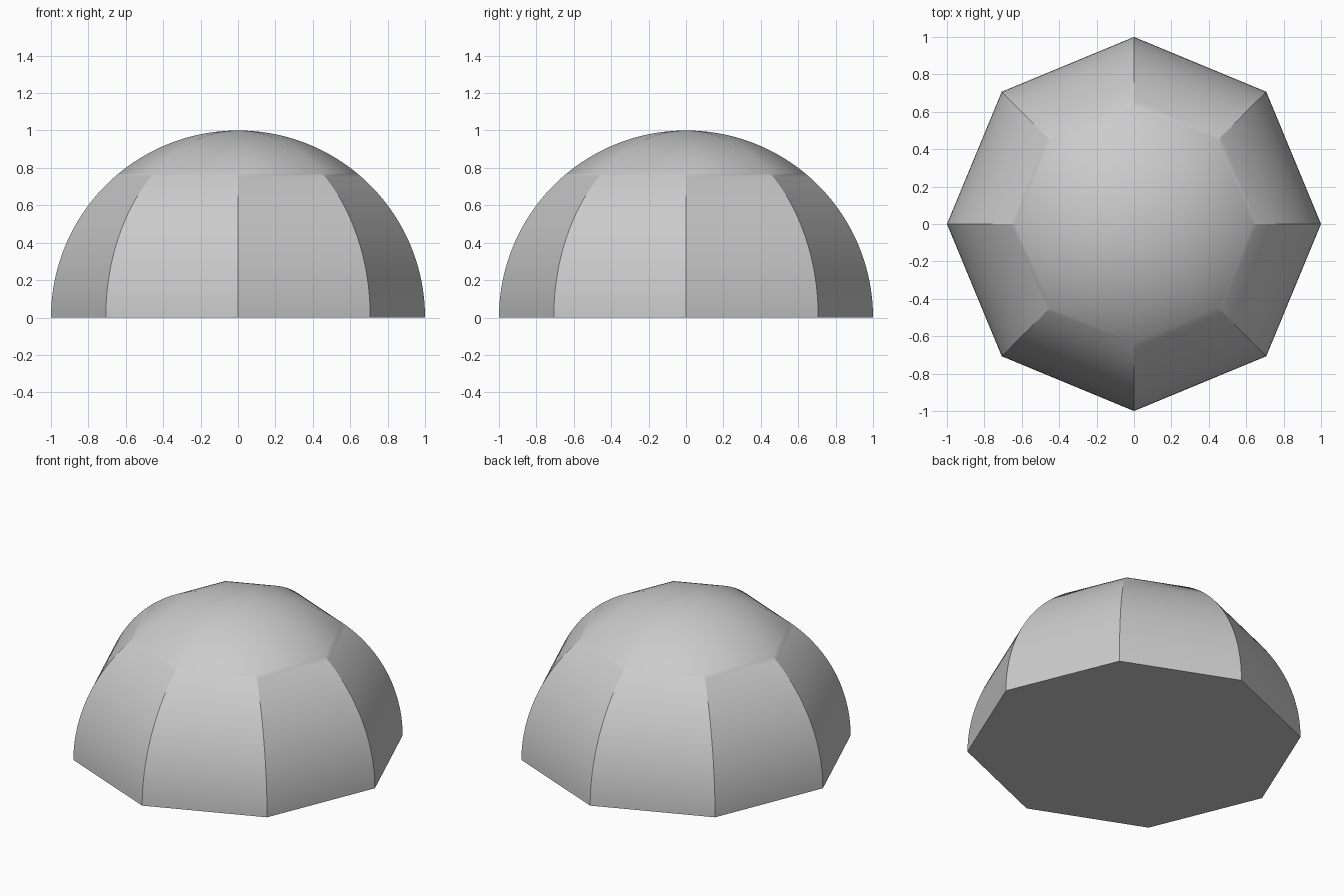
import bpy
import bmesh
from math import sin, cos, pi, radians

SIDES = 8
RINGS = 48

cube = bpy.data.objects.get("Cube")
if cube:
    bpy.data.objects.remove(cube, do_unlink=True)

# Plain grey material
grey = bpy.data.materials.new("light grey")
grey.use_nodes = True
colour = (0.6, 0.6, 0.6, 1.0)
grey.diffuse_color = colour
grey.node_tree.nodes["Principled BSDF"].inputs["Base Color"].default_value = colour

# Eight-sided dome: a quarter-circle rib repeated around z
bm = bmesh.new()
rings = []
for i in range(RINGS):
    lift = i / RINGS * pi / 2
    rings.append([bm.verts.new((cos(lift) * cos(2 * pi * s / SIDES),
                                cos(lift) * sin(2 * pi * s / SIDES),
                                sin(lift))) for s in range(SIDES)])
apex = bm.verts.new((0, 0, 1))

for s in range(SIDES):
    t = (s + 1) % SIDES
    for low, high in zip(rings, rings[1:]):
        bm.faces.new((low[s], low[t], high[t], high[s]))
    bm.faces.new((rings[-1][s], rings[-1][t], apex))

# Flat closed base
bm.faces.new(rings[0][::-1])

mesh = bpy.data.meshes.new("dome")
bm.to_mesh(mesh)
bm.free()
mesh.materials.append(grey)
dome = bpy.data.objects.new("dome", mesh)
bpy.context.collection.objects.link(dome)

# Smooth curve, with crisp ribs low down fading into a round crown
bpy.ops.object.select_all(action='DESELECT')
dome.select_set(True)
bpy.context.view_layer.objects.active = dome
bpy.ops.object.shade_smooth_by_angle(angle=radians(30))
